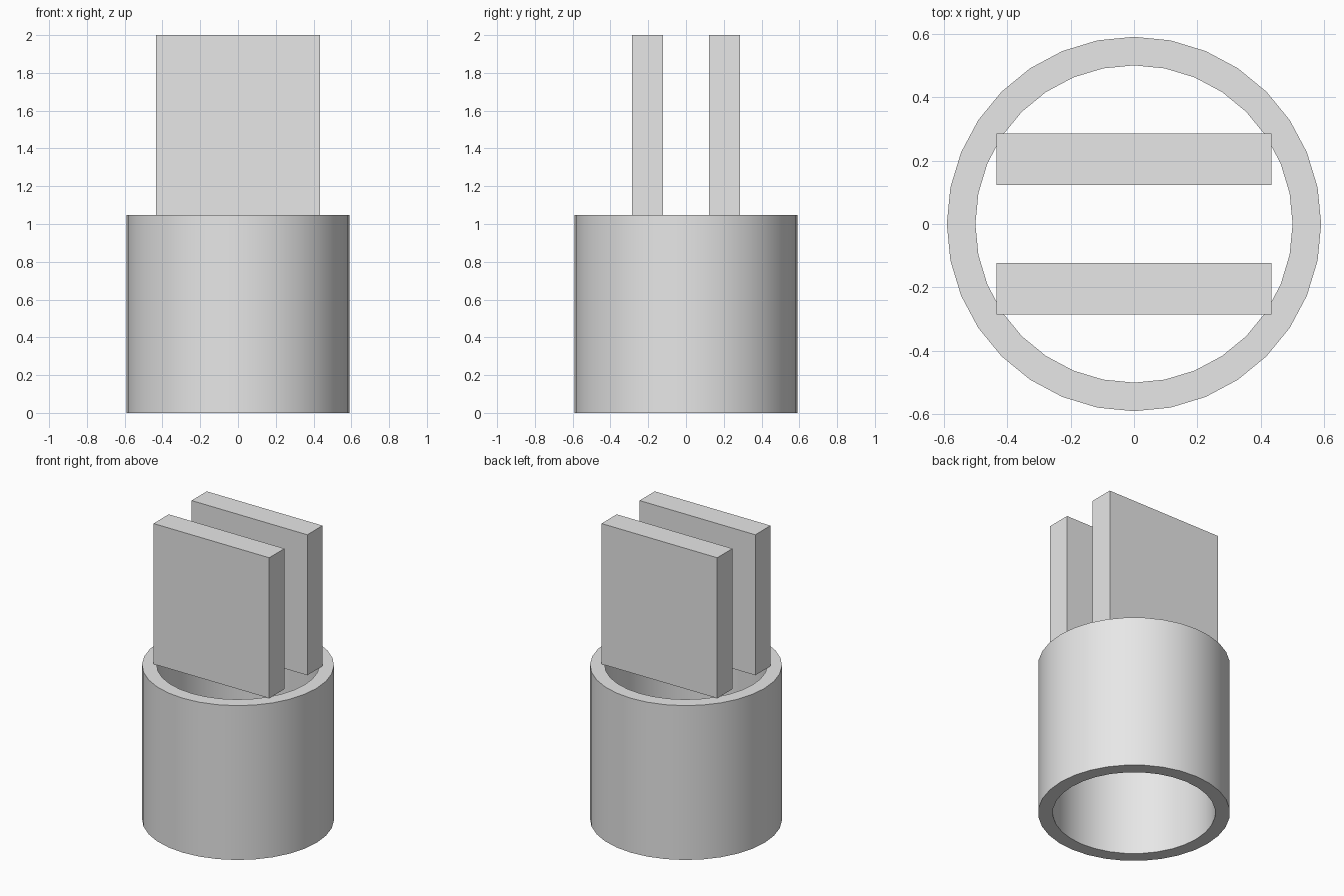
import bpy, bmesh, math

cube = bpy.data.objects.get("Cube")
if cube:
    bpy.data.objects.remove(cube, do_unlink=True)

RIM_Z = 1.047
TOP_Z = 2.0

grey = bpy.data.materials.new("plain grey")
grey.use_nodes = True
colour = (0.8, 0.8, 0.8, 1)
grey.diffuse_color = colour
grey.node_tree.nodes["Principled BSDF"].inputs["Base Color"].default_value = colour


def add_object(name, bm):
    bmesh.ops.recalc_face_normals(bm, faces=bm.faces)
    mesh = bpy.data.meshes.new(name)
    bm.to_mesh(mesh)
    bm.free()
    mesh.materials.append(grey)
    obj = bpy.data.objects.new(name, mesh)
    bpy.context.collection.objects.link(obj)
    return obj


def tube(name, outer, inner, height, sides=32):
    bm = bmesh.new()
    profile = [(outer, 0), (outer, height), (inner, height), (inner, 0)]
    rings = []
    for i in range(sides):
        a = math.tau * i / sides
        rings.append([bm.verts.new((r * math.cos(a), r * math.sin(a), z)) for r, z in profile])
    for i, ring in enumerate(rings):
        after = rings[(i + 1) % sides]
        for j in range(4):
            k = (j + 1) % 4
            bm.faces.new((ring[j], after[j], after[k], ring[k]))
    return add_object(name, bm)


def plate(name, y):
    bm = bmesh.new()
    bmesh.ops.create_cube(bm, size=1)
    bmesh.ops.scale(bm, vec=(0.868, 0.163, TOP_Z - RIM_Z), verts=bm.verts)
    bmesh.ops.translate(bm, vec=(0, y, (TOP_Z + RIM_Z) / 2), verts=bm.verts)
    return add_object(name, bm)


# Open hollow base, smooth around and sharp at the rims
base = tube("base_tube", 0.59, 0.5, RIM_Z)
bpy.ops.object.select_all(action="DESELECT")
base.select_set(True)
bpy.context.view_layer.objects.active = base
bpy.ops.object.shade_smooth_by_angle(angle=math.radians(30))

# Two upright plates standing on the rim
for name, side in (("front_plate", -1), ("back_plate", 1)):
    plate(name, side * 0.204)
